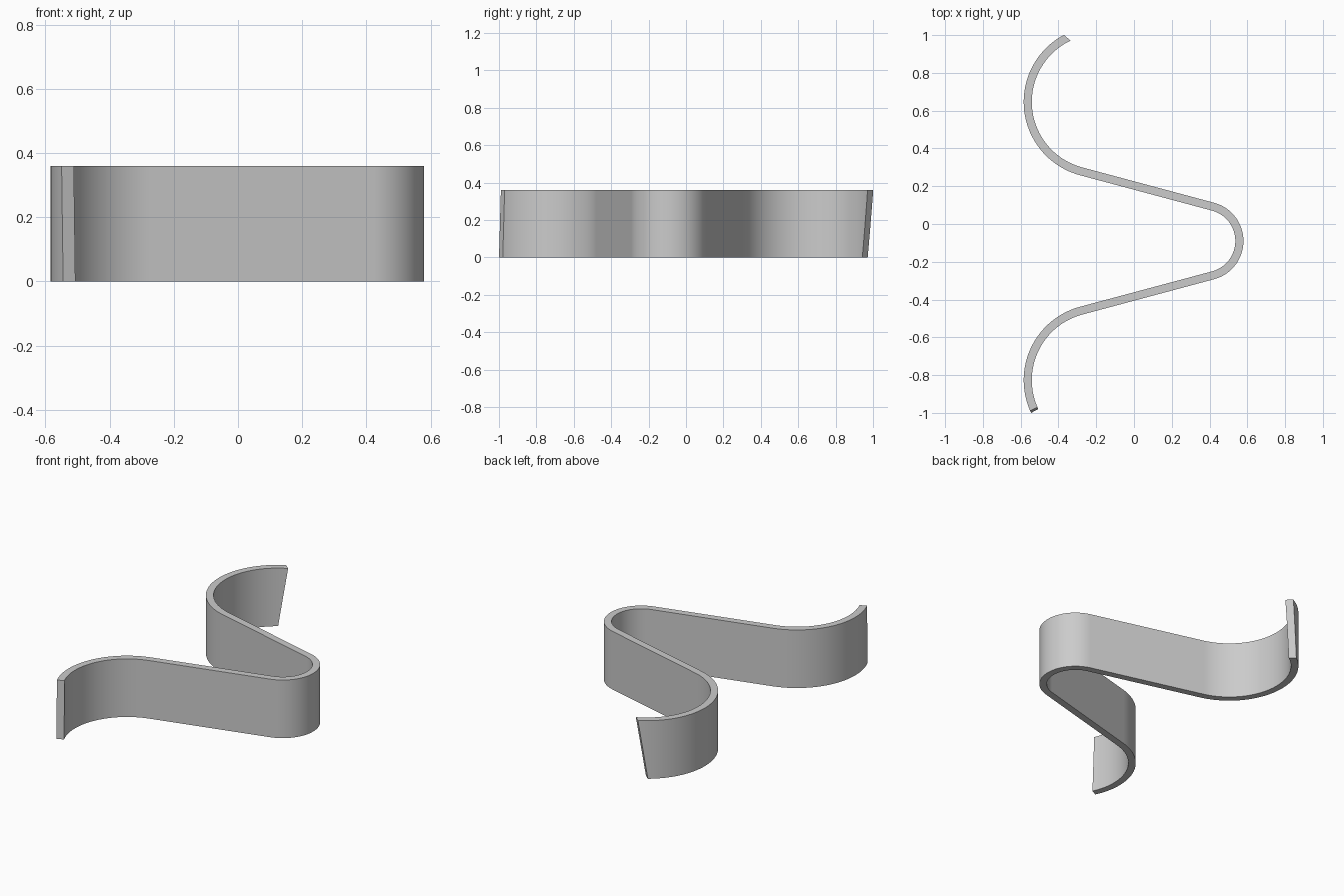
import bpy, bmesh, math
from mathutils import Vector

cube = bpy.data.objects.get("Cube")
if cube:
    bpy.data.objects.remove(cube, do_unlink=True)

HEIGHT = 0.36
HALF = 0.0215          # half the band thickness
MID_Y = -0.09          # symmetry line of the bends


def arc(cx, cy, radius, start, end, steps, side):
    """Centreline points with the direction of the band's left-hand face."""
    pts = []
    for i in range(steps + 1):
        a = math.radians(start + (end - start) * i / steps)
        d = Vector((math.cos(a), math.sin(a), 0))
        pts.append((Vector((cx, cy, 0)) + d * radius, d * side))
    return pts


# Centreline: wide bend, straight, tight bend, straight, wide bend
path = (arc(-0.182, MID_Y + 0.7365, 0.3805, 105, 255, 50, 1)
        + arc(0.37, MID_Y, 0.188, 75, -75, 48, -1)
        + arc(-0.182, MID_Y - 0.7365, 0.3805, 105, 215, 38, 1))

# Sweep the rectangular cross-section along the centreline
bm = bmesh.new()
up = Vector((0, 0, HEIGHT))
rings = []
for p, n in path:
    a, b = p + n * HALF, p - n * HALF
    rings.append([bm.verts.new(v) for v in (a, b, b + up, a + up)])
for r, s in zip(rings, rings[1:]):
    for k in range(4):
        j = (k + 1) % 4
        bm.faces.new((r[k], r[j], s[j], s[k]))

# Trim both ends with slanted planes and cap them
end_planes = [
    ((-0.37, 1.0, HEIGHT), (-0.335, 0.97, HEIGHT), (-0.417, 0.97, 0)),
    ((-0.55, -0.99, HEIGHT), (-0.512, -0.97, HEIGHT), (-0.545, -1.0, 0)),
]
inside = Vector((0, MID_Y, HEIGHT / 2))
for corners in end_planes:
    a, b, c = map(Vector, corners)
    normal = (b - a).cross(c - a).normalized()
    if normal.dot(inside - a) > 0:
        normal.negate()
    bmesh.ops.bisect_plane(bm, geom=bm.verts[:] + bm.edges[:] + bm.faces[:],
                           plane_co=a, plane_no=normal, clear_outer=True)
bmesh.ops.holes_fill(bm, edges=[e for e in bm.edges if e.is_boundary], sides=0)
bmesh.ops.recalc_face_normals(bm, faces=bm.faces[:])

mesh = bpy.data.meshes.new("wavy_band")
bm.to_mesh(mesh)
bm.free()
band = bpy.data.objects.new("wavy_band", mesh)
bpy.context.collection.objects.link(band)

# Plain grey material
grey = bpy.data.materials.new("light_grey")
grey.use_nodes = True
color = (0.6, 0.6, 0.6, 1)
grey.diffuse_color = color
grey.node_tree.nodes["Principled BSDF"].inputs["Base Color"].default_value = color
mesh.materials.append(grey)

# Smooth curved walls, crisp rims
bpy.ops.object.select_all(action='DESELECT')
band.select_set(True)
bpy.context.view_layer.objects.active = band
bpy.ops.object.shade_smooth_by_angle(angle=math.radians(30))
